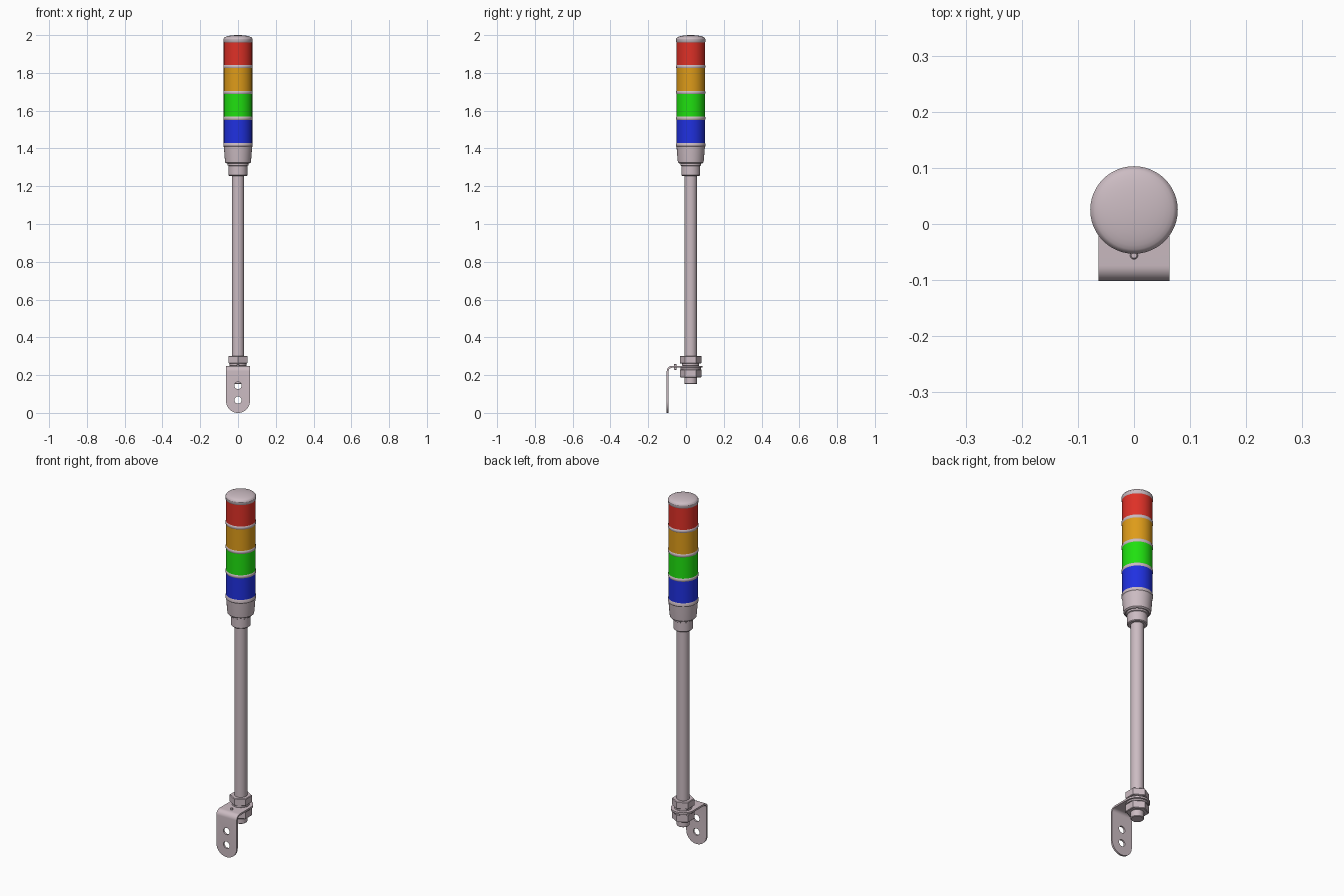
import bpy
import bmesh
import math
from mathutils import Matrix, Vector

cube = bpy.data.objects.get("Cube")
if cube:
    bpy.data.objects.remove(cube, do_unlink=True)

AXIS_Y = 0.025      # centre line of the pole
HALF_W = 0.063      # half width of the bracket


def make_material(name, rgb):
    mat = bpy.data.materials.new(name)
    mat.use_nodes = True
    color = (*rgb, 1.0)
    mat.diffuse_color = color
    mat.node_tree.nodes["Principled BSDF"].inputs["Base Color"].default_value = color
    return mat


grey = make_material("warm grey", (0.60, 0.50, 0.54))
red = make_material("signal red", (0.73, 0.03, 0.02))
amber = make_material("signal amber", (0.73, 0.33, 0.01))
green = make_material("signal green", (0.014, 0.75, 0.005))
blue = make_material("signal blue", (0.014, 0.03, 0.75))


def finish(name, bm, mat, smooth=True):
    bmesh.ops.recalc_face_normals(bm, faces=bm.faces)
    mesh = bpy.data.meshes.new(name)
    bm.to_mesh(mesh)
    bm.free()
    mesh.materials.append(mat)
    obj = bpy.data.objects.new(name, mesh)
    bpy.context.collection.objects.link(obj)
    bpy.ops.object.select_all(action="DESELECT")
    obj.select_set(True)
    bpy.context.view_layer.objects.active = obj
    if smooth:
        bpy.ops.object.shade_smooth_by_angle(angle=math.radians(32))
    return obj


def lathe(name, profile, mat, y=AXIS_Y, sides=48):
    """Closed solid turned from (radius, height) points, bottom to top."""
    bm = bmesh.new()
    rings = []
    for r, z in profile:
        angles = [2 * math.pi * i / sides for i in range(sides)]
        rings.append([bm.verts.new((r * math.cos(a), y + r * math.sin(a), z)) for a in angles])
    for low, high in zip(rings, rings[1:]):
        for i in range(sides):
            j = (i + 1) % sides
            bm.faces.new((low[i], low[j], high[j], high[i]))
    bm.faces.new(rings[0][::-1])
    bm.faces.new(rings[-1])
    return finish(name, bm, mat)


def tube(name, r, z0, z1, mat, c=0.003, **kw):
    """Cylinder with small chamfers."""
    return lathe(name, [(r - c, z0), (r, z0 + c), (r, z1 - c), (r - c, z1)], mat, **kw)


def hex_nut(name, z0, z1):
    bm = bmesh.new()
    place = Matrix.Translation((0, AXIS_Y, (z0 + z1) / 2)) @ Matrix.Rotation(math.pi / 6, 4, "Z")
    bmesh.ops.create_cone(bm, cap_ends=True, segments=6, radius1=0.058, radius2=0.058,
                          depth=z1 - z0, matrix=place)
    # turn a flat to each side, corners to front and back
    if max(v.co.x for v in bm.verts) > 0.055:
        bmesh.ops.rotate(bm, verts=bm.verts, cent=(0, AXIS_Y, 0),
                         matrix=Matrix.Rotation(math.pi / 6, 3, "Z"))
    rims = [e for e in bm.edges if abs(e.verts[0].co.z - e.verts[1].co.z) < 0.001]
    bmesh.ops.bevel(bm, geom=rims, offset=0.003, segments=1, affect="EDGES")
    return finish(name, bm, grey, smooth=False)


# Pole, nuts and washers
tube("pole", 0.033, 0.152, 1.27, grey)
hex_nut("upper_nut", 0.262, 0.302)
tube("upper_washer", 0.045, 0.249, 0.264, grey, c=0.001)
tube("lower_washer", 0.055, 0.229, 0.239, grey, c=0.001)
hex_nut("lower_nut", 0.188, 0.230)
tube("locating_pin", 0.007, 0.228, 0.259, grey, c=0.002, y=-0.056, sides=16)

# Collar and tapered base under the lamps
lathe("collar", [(0.046, 1.255), (0.050, 1.259), (0.050, 1.308), (0.055, 1.311),
                 (0.055, 1.325)], grey)
lathe("lamp_base", [(0.060, 1.320), (0.068, 1.326), (0.070, 1.345), (0.075, 1.408),
                    (0.078, 1.412), (0.078, 1.424), (0.075, 1.431)], grey)

# Lamp segments with a rounded ring above each
PITCH = 0.137
for i, (label, mat) in enumerate((("blue", blue), ("green", green),
                                  ("amber", amber), ("red", red))):
    z = 1.430 + i * PITCH
    lathe(label + "_lens", [(0.0755, z), (0.0755, z + 0.123)], mat)
    if i < 3:
        top = z + 0.121
        lathe(label + "_ring", [(0.0755, top), (0.078, top + 0.004), (0.078, top + 0.013),
                                (0.0755, top + 0.017)], grey)

# Domed cap
dome = [(0.076 * math.cos(t), 1.982 + 0.018 * math.sin(t))
        for t in (math.pi / 2 * k / 8 for k in range(8))]
lathe("cap", [(0.0755, 1.962), (0.078, 1.966), (0.078, 1.979)] + dome + [(0.002, 2.0)], grey)

# Bent sheet bracket: side profile, extruded across the width
FRONT, TOP, THICK, BEND = -0.102, 0.249, 0.010, 0.028
arc = [math.pi - math.pi / 2 * k / 8 for k in range(9)]
cy, cz = FRONT + BEND, TOP - BEND
outer = [(cy + BEND * math.cos(a), cz + BEND * math.sin(a)) for a in arc]
inner = [(cy + (BEND - THICK) * math.cos(a), cz + (BEND - THICK) * math.sin(a)) for a in arc]
back = AXIS_Y + HALF_W
side = ([(FRONT, 0)] + outer + [(back, TOP), (back, TOP - THICK)]
        + inner[::-1] + [(FRONT + THICK, 0)])
bm = bmesh.new()
face = bm.faces.new([bm.verts.new((-HALF_W, y, z)) for y, z in side])
swept = bmesh.ops.extrude_face_region(bm, geom=[face])["geom"]
bmesh.ops.translate(bm, verts=[g for g in swept if isinstance(g, bmesh.types.BMVert)],
                    vec=Vector((2 * HALF_W, 0, 0)))


def is_corner(e):
    a, b = (v.co for v in e.verts)
    if abs(a.x - b.x) > 0.001:
        return False
    return max(a.z, b.z) < 0.001 or min(a.y, b.y) > back - 0.001


# round off both ends of the sheet
bmesh.ops.bevel(bm, geom=[e for e in bm.edges if is_corner(e)], offset=HALF_W - 0.0005,
                segments=12, profile=0.5, affect="EDGES")
bracket = finish("mounting_bracket", bm, grey)

# Mounting holes through the upright plate
for z in (0.068, 0.145):
    bm = bmesh.new()
    bmesh.ops.create_cone(bm, cap_ends=True, segments=32, radius1=0.019, radius2=0.019, depth=0.06,
                          matrix=Matrix.Translation((0, FRONT, z)) @ Matrix.Rotation(math.pi / 2, 4, "X"))
    cutter = finish("hole_cutter", bm, grey)
    cutter.hide_render = True
    mod = bracket.modifiers.new("hole", "BOOLEAN")
    mod.operation = "DIFFERENCE"
    mod.solver = "EXACT"
    mod.object = cutter
    bpy.context.view_layer.objects.active = bracket
    bpy.ops.object.modifier_apply(modifier=mod.name)
    bpy.data.objects.remove(cutter, do_unlink=True)
bpy.ops.object.select_all(action="DESELECT")
bracket.select_set(True)
bpy.ops.object.shade_smooth_by_angle(angle=math.radians(32))
